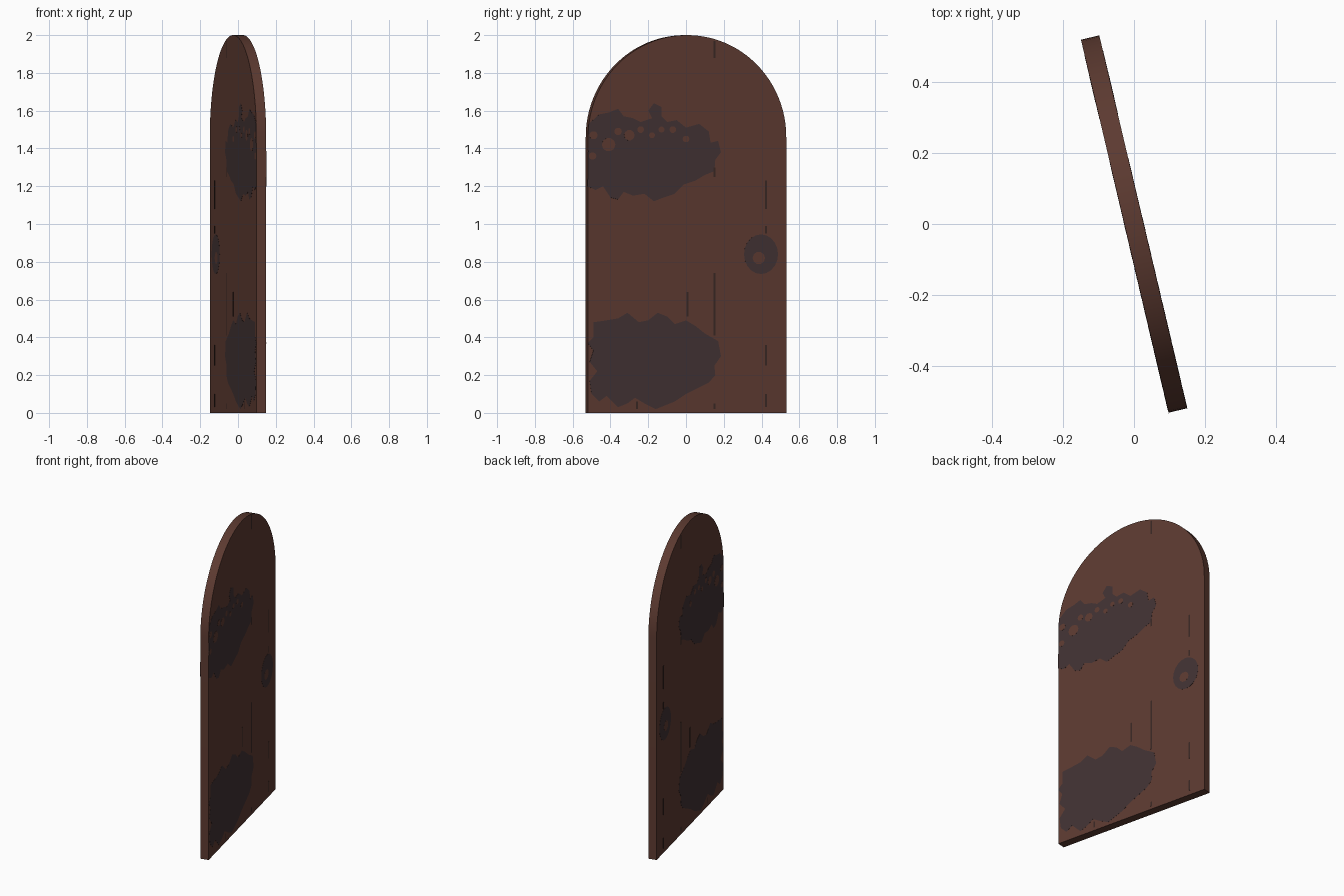
import bpy, bmesh, math

if "Cube" in bpy.data.objects:
    bpy.data.objects.remove(bpy.data.objects["Cube"])

ANGLE = math.asin(0.229)      # the door stands slightly turned about z
HALF_W, HALF_T = 0.539, 0.0265
SPRING = 2.0 - HALF_W         # height where the round arch starts


def material(name, rgb):
    m = bpy.data.materials.new(name)
    m.diffuse_color = (*rgb, 1)
    m.use_nodes = True
    m.node_tree.nodes["Principled BSDF"].inputs["Base Color"].default_value = m.diffuse_color
    return m


BROWN = material("brown wood", (0.107, 0.042, 0.030))
IRON = material("dark iron", (0.053, 0.032, 0.033))
GAP = material("dark gap", (0.040, 0.020, 0.017))


def extrude_profiles(name, profiles, spans, mat):
    """Extrude closed (y, z) outlines along x for each (x0, x1) span."""
    bm = bmesh.new()
    for pts in profiles:
        for x0, x1 in spans:
            face = bm.faces.new([bm.verts.new((x0, y, z)) for y, z in pts])
            ext = bmesh.ops.extrude_face_region(bm, geom=[face])
            for v in ext["geom"]:
                if isinstance(v, bmesh.types.BMVert):
                    v.co.x = x1
    bmesh.ops.recalc_face_normals(bm, faces=bm.faces)
    me = bpy.data.meshes.new(name)
    bm.to_mesh(me)
    bm.free()
    me.materials.append(mat)
    ob = bpy.data.objects.new(name, me)
    bpy.context.collection.objects.link(ob)
    ob.rotation_euler.z = ANGLE
    return ob


def both_sides(height):
    """Thin plate spans on the two door faces."""
    return [(s * HALF_T, s * (HALF_T + height)) for s in (1, -1)]


def local(pts):
    """Side view positions to positions along the turned door."""
    c = math.cos(ANGLE)
    return [((y - 0.006) / c, z) for y, z in pts]


def ellipse(y, z, ry, rz, n=16):
    return [(y + ry * math.cos(2 * math.pi * i / n),
             z + rz * math.sin(2 * math.pi * i / n)) for i in range(n)]


# arched door slab
arch = [(HALF_W * math.cos(math.pi * i / 48),
         SPRING + HALF_W * math.sin(math.pi * i / 48)) for i in range(49)]
slab = extrude_profiles("door_slab", [[(-HALF_W, 0), (HALF_W, 0)] + arch],
                        [(-HALF_T, HALF_T)], BROWN)
bpy.context.view_layer.objects.active = slab
slab.select_set(True)
bpy.ops.object.shade_smooth_by_angle(angle=math.radians(30))

# ragged hinge plates
upper = [(-.521, 1.20), (-.48, 1.18), (-.44, 1.20), (-.40, 1.14), (-.36, 1.13),
         (-.33, 1.17), (-.28, 1.15), (-.22, 1.16), (-.17, 1.12), (-.12, 1.14),
         (-.06, 1.16), (-.01, 1.21), (.05, 1.23), (.10, 1.26), (.15, 1.28),
         (.155, 1.34), (.185, 1.38), (.17, 1.44), (.13, 1.43), (.12, 1.49),
         (.07, 1.53), (0, 1.51), (-.05, 1.55), (-.10, 1.54), (-.13, 1.57),
         (-.13, 1.62), (-.17, 1.64), (-.20, 1.60), (-.18, 1.56), (-.24, 1.54),
         (-.28, 1.56), (-.33, 1.57), (-.36, 1.61), (-.41, 1.59), (-.46, 1.58),
         (-.515, 1.53)]
lower = [(-.50, .10), (-.46, .06), (-.42, .09), (-.36, .03), (-.31, .05),
         (-.27, .08), (-.22, .05), (-.16, .02), (-.11, .04), (-.06, .06),
         (0, .10), (.06, .13), (.12, .16), (.155, .20), (.15, .25),
         (.185, .30), (.17, .38), (.10, .42), (.05, .46), (0, .49),
         (-.06, .47), (-.10, .51), (-.15, .53), (-.20, .49), (-.25, .48),
         (-.31, .53), (-.36, .50), (-.42, .49), (-.49, .48), (-.49, .40),
         (-.52, .37), (-.49, .33), (-.51, .27), (-.47, .22), (-.51, .17)]
extrude_profiles("upper_hinge", [local(upper)], both_sides(0.0006), IRON)
extrude_profiles("lower_hinge", [local(lower)], both_sides(0.0006), IRON)

# handle ring
extrude_profiles("handle_ring", [local(ellipse(.397, .84, .09, .105, 20))],
                 both_sides(0.0006), IRON)

# wood showing through the hinge and the ring
holes = [(.385, .82, .033), (-.41, 1.42, .036), (-.30, 1.47, .028),
         (-.36, 1.49, .02), (-.24, 1.50, .018), (-.18, 1.47, .016),
         (-.13, 1.50, .016), (-.07, 1.50, .018), (0, 1.45, .018),
         (-.495, 1.36, .02), (-.49, 1.47, .022)]
extrude_profiles("wood_spots", [local(ellipse(y, z, r, r, 10)) for y, z, r in holes],
                 both_sides(0.001), BROWN)

# short gaps between the planks
gaps = [(.15, .41, .74), (.15, 1.88, 1.97), (.15, 1.25, 1.30), (.15, .02, .05),
        (.423, 1.08, 1.23), (.423, .95, .99), (.423, .25, .36), (.423, .03, .10),
        (.007, .51, .64), (-.26, .02, .06)]
extrude_profiles("plank_gaps",
                 [local([(y - .005, a), (y + .005, a), (y + .005, b), (y - .005, b)])
                  for y, a, b in gaps], both_sides(0.0008), GAP)
